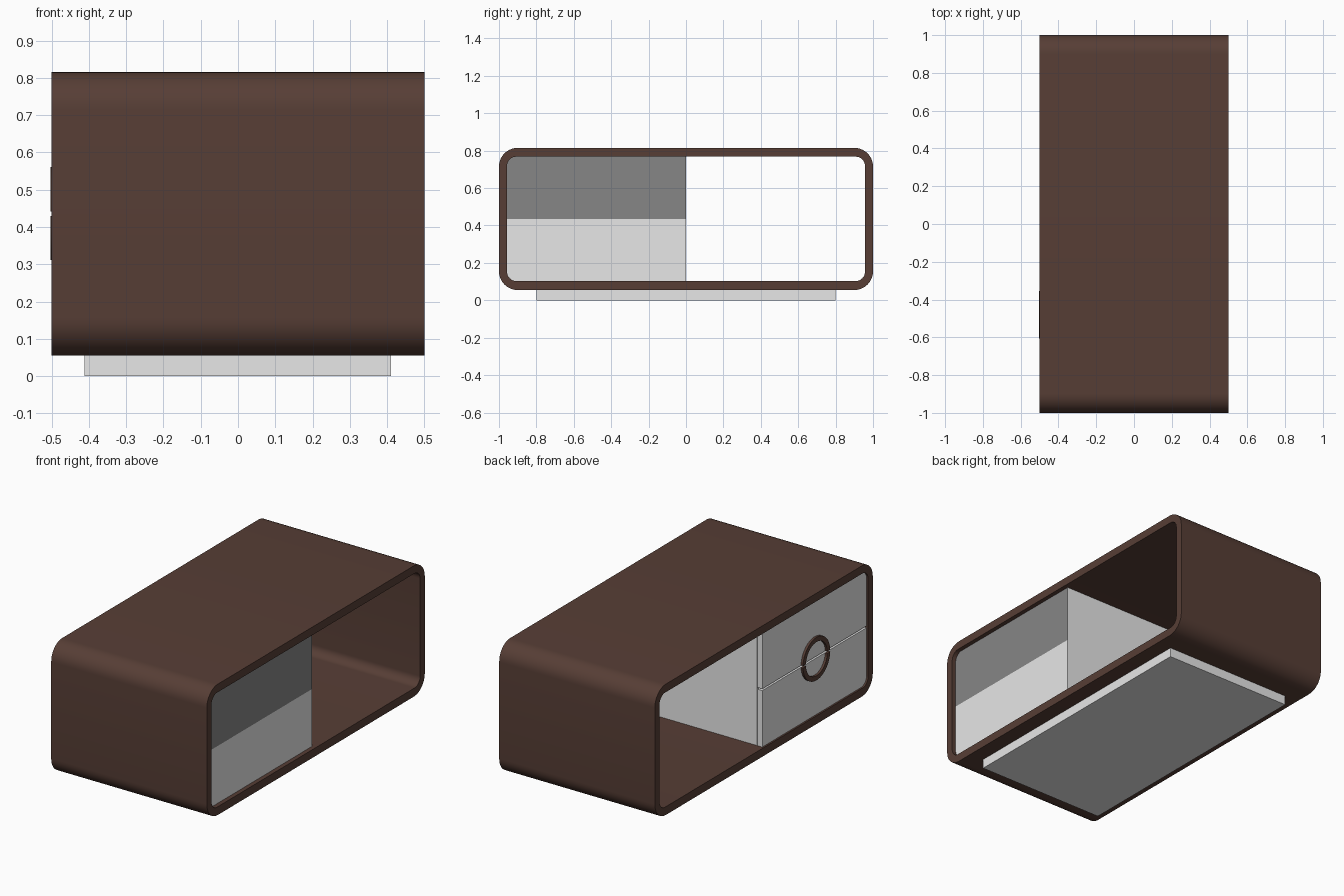
import bpy, bmesh, math

if "Cube" in bpy.data.objects:
    bpy.data.objects.remove(bpy.data.objects["Cube"])


def material(name, rgb):
    m = bpy.data.materials.new(name)
    m.diffuse_color = (*rgb, 1)
    m.use_nodes = True
    m.node_tree.nodes["Principled BSDF"].inputs["Base Color"].default_value = m.diffuse_color
    return m


BROWN = material("dark brown wood", (0.095, 0.048, 0.036))
LIGHT = material("light grey", (0.8, 0.8, 0.8))
MID = material("mid grey", (0.24, 0.24, 0.24))


def finish(bm, name, mats, smooth=False):
    bmesh.ops.recalc_face_normals(bm, faces=bm.faces)
    me = bpy.data.meshes.new(name)
    bm.to_mesh(me)
    bm.free()
    ob = bpy.data.objects.new(name, me)
    bpy.context.collection.objects.link(ob)
    for m in mats:
        me.materials.append(m)
    if smooth:
        bpy.ops.object.select_all(action='DESELECT')
        ob.select_set(True)
        bpy.context.view_layer.objects.active = ob
        bpy.ops.object.shade_smooth_by_angle(angle=math.radians(30))
    return ob


def box(name, x, y, z, mat):
    bm = bmesh.new()
    bmesh.ops.create_cube(bm, size=1)
    for v in bm.verts:
        for i, (a, b) in enumerate((x, y, z)):
            v.co[i] = a if v.co[i] < 0 else b
    return finish(bm, name, [mat])


def band(name, outer, inner, x0, x1, mat, closed):
    """Extrude the strip between two (y, z) outlines along x."""
    bm = bmesh.new()
    rows = [[bm.verts.new((x, y, z)) for y, z in pts]
            for pts, x in ((outer, x0), (outer, x1), (inner, x1), (inner, x0))]
    n = len(outer)
    for i in range(n if closed else n - 1):
        j = (i + 1) % n
        for k in range(4):
            a, b = rows[k], rows[(k + 1) % 4]
            bm.faces.new((a[i], a[j], b[j], b[i]))
    if not closed:
        for i in (0, n - 1):
            bm.faces.new([r[i] for r in rows])
    return finish(bm, name, [mat], True)


def rounded(hy, z0, z1, r, seg=10):
    pts = []
    for q, (sy, cz) in enumerate(((1, z1 - r), (-1, z1 - r), (-1, z0 + r), (1, z0 + r))):
        for i in range(seg + 1):
            a = math.pi / 2 * (q + i / seg)
            pts.append((sy * (hy - r) + r * math.cos(a), cz + r * math.sin(a)))
    return pts


# Rounded outer shell, open at both long sides
band("outer_shell", rounded(1.0, 0.055, 0.815, 0.1),
     rounded(0.957, 0.103, 0.768, 0.05), -0.5, 0.5, BROWN, True)

# Plinth
box("plinth", (-0.412, 0.41), (-0.8, 0.8), (0, 0.057), LIGHT)

# Drawer bodies filling one half; the upper one has a darker back
SPLIT = 0.436
box("lower_drawer_body", (-0.455, 0.475), (-0.96, 0), (0.1, SPLIT), LIGHT)
upper = box("upper_drawer_body", (-0.455, 0.475), (-0.96, 0), (SPLIT, 0.77), LIGHT)
upper.data.materials.append(MID)
for p in upper.data.polygons:
    if p.normal.x > 0.5:
        p.material_index = 1

# Drawer fronts, each with a half-ring handle
for name, z, s in (("upper", (SPLIT + 0.005, 0.769), 1), ("lower", (0.102, SPLIT - 0.005), -1)):
    box(name + "_drawer_front", (-0.49, -0.46), (-0.958, 0), z, LIGHT)
    arcs = []
    for r in (0.125, 0.098):
        start = math.asin(0.006 / r)
        angs = [start + (math.pi - 2 * start) * i / 24 for i in range(25)]
        arcs.append([(-0.48 + r * math.cos(a), SPLIT + s * r * math.sin(a)) for a in angs])
    band(name + "_drawer_handle", arcs[0], arcs[1], -0.503, -0.485, BROWN, False)
